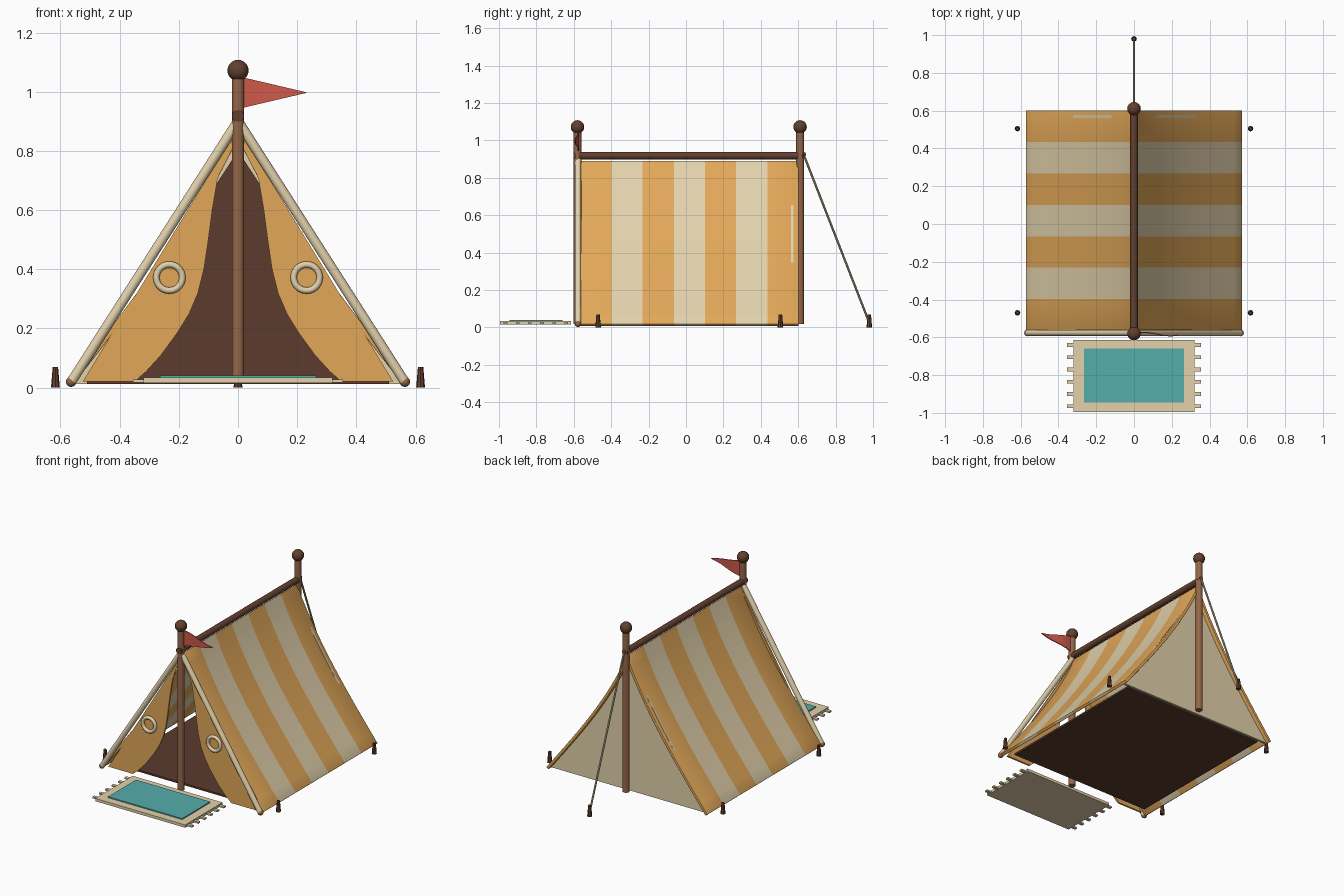
import bpy, bmesh, math
from mathutils import Vector

if "Cube" in bpy.data.objects:
    bpy.data.objects.remove(bpy.data.objects["Cube"])


def mat(name, rgb):
    m = bpy.data.materials.new(name)
    m.diffuse_color = (*rgb, 1)
    m.use_nodes = True
    m.node_tree.nodes["Principled BSDF"].inputs["Base Color"].default_value = m.diffuse_color
    return m


ORANGE = mat("orange_canvas", (0.76, 0.39, 0.10))
CREAM = mat("cream_canvas", (0.76, 0.64, 0.41))
WOOD = mat("pole_wood", (0.30, 0.135, 0.065))
DARK = mat("dark_wood", (0.125, 0.052, 0.028))
FLOOR = mat("floor_brown", (0.105, 0.044, 0.027))
RED = mat("flag_red", (0.62, 0.10, 0.07))
TEAL = mat("rug_teal", (0.09, 0.42, 0.41))
ROPE = mat("rope_tan", (0.50, 0.42, 0.27))


def finish(name, bm, *mats, smooth=True, recalc=True):
    if recalc:
        bmesh.ops.recalc_face_normals(bm, faces=bm.faces)
    me = bpy.data.meshes.new(name)
    bm.to_mesh(me)
    bm.free()
    ob = bpy.data.objects.new(name, me)
    bpy.context.collection.objects.link(ob)
    for m in mats:
        me.materials.append(m)
    if smooth:
        bpy.ops.object.select_all(action='DESELECT')
        ob.select_set(True)
        bpy.context.view_layer.objects.active = ob
        bpy.ops.object.shade_smooth_by_angle(angle=math.radians(40))
    return ob


def rod(name, a, b, r, m, r2=None, sides=16):
    a, b = Vector(a), Vector(b)
    bm = bmesh.new()
    bmesh.ops.create_cone(bm, cap_ends=True, segments=sides, radius1=r,
                          radius2=r if r2 is None else r2, depth=(b - a).length)
    bm.transform((b - a).to_track_quat('Z', 'Y').to_matrix().to_4x4())
    bmesh.ops.translate(bm, verts=bm.verts, vec=(a + b) / 2)
    return finish(name, bm, m)


def ball(name, c, r, m):
    bm = bmesh.new()
    bmesh.ops.create_uvsphere(bm, u_segments=16, v_segments=10, radius=r)
    bmesh.ops.translate(bm, verts=bm.verts, vec=c)
    return finish(name, bm, m)


def box(name, lo, hi, m):
    bm = bmesh.new()
    bmesh.ops.create_cube(bm, size=1)
    for v in bm.verts:
        v.co = [l + (c + 0.5) * (h - l) for c, l, h in zip(v.co, lo, hi)]
    return finish(name, bm, m, smooth=False)


def plate(name, outline, y, depth, m):
    """Upright plate from an (x, z) outline, front face at y."""
    bm = bmesh.new()
    face = bm.faces.new([bm.verts.new((x, y, z)) for x, z in outline])
    ext = bmesh.ops.extrude_face_region(bm, geom=[face])
    for v in ext['geom']:
        if isinstance(v, bmesh.types.BMVert):
            v.co.y += depth
    return finish(name, bm, m, smooth=False)


# Sagging A-frame cross-section
def slope(t, sag, inset=0.0):
    d = inset + sag * math.sin(math.pi * t ** 0.8)
    return max(0.0, 0.574 * t - 0.84 * d), 0.892 - 0.874 * t - 0.54 * d


def section(n, sag, inset=0.0):
    right = [slope(i / n, sag, inset) for i in range(n + 1)]
    right[0] = (0.0, right[0][1])
    return [(-x, z) for x, z in reversed(right[1:])] + right


# Striped roof canvas
bm = bmesh.new()
prof = section(14, 0.035)
ys = [-0.565 + 1.167 * j / 7 for j in range(8)]
grid = [[bm.verts.new((x, y, z)) for y in ys] for x, z in prof]
for i in range(len(prof) - 1):
    for j in range(7):
        f = bm.faces.new((grid[i][j], grid[i + 1][j], grid[i + 1][j + 1], grid[i][j + 1]))
        f.material_index = j % 2
roof = finish("roof_canvas", bm, ORANGE, CREAM, recalc=False)
sol = roof.modifiers.new("thickness", 'SOLIDIFY')
sol.thickness = 0.018
sol.offset = -1
bev = roof.modifiers.new("soft_edge", 'BEVEL')
bev.width = 0.007
bev.segments = 2
bev.limit_method = 'ANGLE'
bev.angle_limit = math.radians(50)

# Back wall, dark lining and groundsheet
plate("back_wall", section(14, 0.021, 0.012), 0.562, 0.014, CREAM)
plate("back_lining", [(-0.51, 0.022), (0.51, 0.022), (0, 0.8)], 0.548, 0.008, FLOOR)
box("groundsheet", (-0.51, -0.51, 0.012), (0.51, 0.548, 0.024), FLOOR)

# Front flaps with curved opening, rings, edge trims
INNER = [(0.35, 0.02), (0.31, 0.055), (0.26, 0.11), (0.205, 0.185), (0.165, 0.25),
         (0.135, 0.32), (0.115, 0.40), (0.10, 0.5), (0.087, 0.6), (0.07, 0.7),
         (0.045, 0.78), (0.012, 0.84)]
for s, side in ((-1, "left"), (1, "right")):
    outline = [(s * x, z) for x, z in [(0.525, 0.02)] + INNER + [(0.004, 0.872)]]
    plate(side + "_door_flap", outline, -0.568, 0.012, ORANGE)
    rod(side + "_front_trim", (s * 0.004, -0.577, 0.895), (s * 0.562, -0.577, 0.022), 0.0165, CREAM)
    ball(side + "_trim_end", (s * 0.564, -0.577, 0.02), 0.0175, WOOD)
    bpy.ops.mesh.primitive_torus_add(major_radius=0.044, minor_radius=0.011, major_segments=28,
                                     minor_segments=10, location=(s * 0.232, -0.574, 0.372),
                                     rotation=(math.pi / 2, 0, 0))
    ring = bpy.context.object
    ring.name = side + "_flap_ring"
    ring.data.materials.append(CREAM)
    bpy.ops.object.shade_smooth()

# Poles, knobs and ridge beam
for y, end in ((-0.58, "front"), (0.61, "back")):
    rod(end + "_pole", (0, y, 0.018), (0, y, 1.06), 0.021, WOOD)
    ball(end + "_pole_knob", (0, y, 1.072), 0.036, DARK)
rod("ridge_beam", (0, -0.602, 0.918), (0, 0.622, 0.918), 0.02, DARK)

# Guy rope and ground pegs
rod("guy_rope", (0, 0.625, 0.935), (0, 0.978, 0.03), 0.006, ROPE, sides=8)
ball("guy_rope_knot", (0, 0.63, 0.925), 0.012, DARK)
for x, y in [(-0.617, -0.47), (0.617, -0.47), (-0.617, 0.505), (0.617, 0.505), (0, 0.98)]:
    h = 0.07
    rod("ground_peg", (x, y, 0), (x, y, h), 0.015, DARK, r2=0.009, sides=8)

# Pennant flag, gently waved
bm = bmesh.new()
rows = []
for i in range(7):
    t = i / 6
    y = -0.577 - 0.012 * t + 0.006 * math.sin(2 * math.pi * t)
    half = 0.051 * (1 - t) + 0.0008
    rows.append([bm.verts.new((0.015 + 0.217 * t, y + dy, 0.997 + dz))
                 for dy, dz in ((-0.003, -half), (-0.003, half), (0.003, half), (0.003, -half))])
for a, b in zip(rows, rows[1:]):
    for k in range(4):
        bm.faces.new((a[k], a[(k + 1) % 4], b[(k + 1) % 4], b[k]))
bm.faces.new(rows[0])
bm.faces.new(rows[-1])
finish("pennant_flag", bm, RED)

# Rug with inset panel and fringe
box("rug", (-0.32, -0.995, 0.016), (0.32, -0.615, 0.034), CREAM)
box("rug_panel", (-0.264, -0.945, 0.034), (0.264, -0.66, 0.041), TEAL)
for s in (-1, 1):
    for k in range(6):
        y = -0.965 + 0.065 * k
        x0, x1 = sorted((s * 0.315, s * 0.354))
        box("rug_fringe", (x0, y - 0.01, 0.018), (x1, y + 0.01, 0.028), CREAM)
